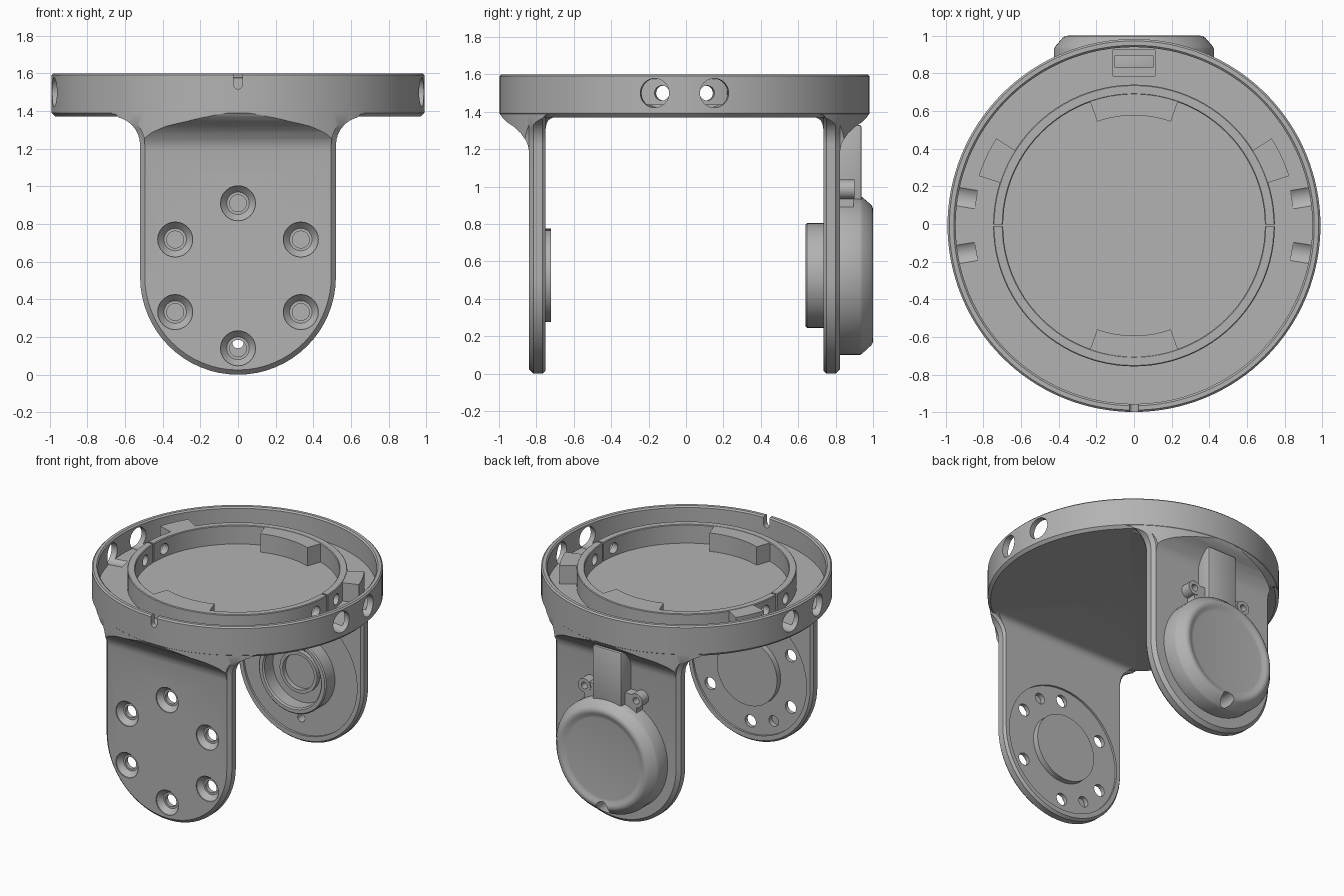
import bpy, bmesh
from math import radians, sin, cos, pi
from mathutils import Matrix, Vector

if "Cube" in bpy.data.objects:
    bpy.data.objects.remove(bpy.data.objects["Cube"])

grey = bpy.data.materials.new("plain_grey")
grey.use_nodes = True
COLOUR = (0.45, 0.45, 0.45, 1)
grey.diffuse_color = COLOUR
grey.node_tree.nodes["Principled BSDF"].inputs["Base Color"].default_value = COLOUR

CY = -0.008          # centre of the ring along y
HUB = 0.525          # height of the pivot axis
AXES = {"Z": Matrix.Identity(4),
        "Y": Matrix.Rotation(-pi / 2, 4, "X"),
        "X": Matrix.Rotation(pi / 2, 4, "Y")}


def finish(name, bm, matrix=Matrix.Identity(4)):
    bmesh.ops.transform(bm, matrix=matrix, verts=bm.verts)
    bmesh.ops.recalc_face_normals(bm, faces=bm.faces)
    mesh = bpy.data.meshes.new(name)
    bm.to_mesh(mesh)
    bm.free()
    mesh.materials.append(grey)
    obj = bpy.data.objects.new(name, mesh)
    bpy.context.collection.objects.link(obj)
    return obj


def lathe(name, profile, axis="Z", loc=(0, 0, 0), seg=48, turn=0):
    """Revolve (radius, height) points around an axis."""
    bm = bmesh.new()
    rings = [[bm.verts.new((r * cos(2 * pi * i / seg), r * sin(2 * pi * i / seg), h))
              for r, h in profile] for i in range(seg)]
    n = len(profile)
    for i in range(seg):
        a, b = rings[i], rings[(i + 1) % seg]
        for k in range(n - (profile[0][0] == 0)):
            j = (k + 1) % n
            bm.faces.new((a[k], b[k], b[j], a[j]))
    bmesh.ops.remove_doubles(bm, verts=bm.verts, dist=1e-5)
    return finish(name, bm, Matrix.Translation(loc) @ Matrix.Rotation(turn, 4, "Z") @ AXES[axis])


def rod(name, r, a, b, **kw):
    return lathe(name, [(0, a), (r, a), (r, b), (0, b)], **kw)


def loft(name, loops):
    """Skin a stack of matching outlines and cap both ends."""
    bm = bmesh.new()
    rows = [[bm.verts.new(p) for p in loop] for loop in loops]
    n = len(rows[0])
    for a, b in zip(rows, rows[1:]):
        for k in range(n):
            bm.faces.new((a[k], a[(k + 1) % n], b[(k + 1) % n], b[k]))
    bm.faces.new(rows[0])
    bm.faces.new(rows[-1])
    return finish(name, bm)


def box(name, low, high, bevel=0):
    low, high = Vector(low), Vector(high)
    bm = bmesh.new()
    bmesh.ops.create_cube(bm, size=1)
    for v in bm.verts:
        v.co = (low + high) / 2 + v.co * (high - low)
    if bevel:
        bmesh.ops.bevel(bm, geom=bm.edges[:], offset=bevel, segments=2, profile=0.5, affect="EDGES")
    return finish(name, bm)


def sector(name, r0, r1, a0, a1, z0, z1):
    angles = [radians(a0 + (a1 - a0) * i / 8) for i in range(9)]
    flat = [(r0 * cos(a), r0 * sin(a)) for a in angles] + [(r1 * cos(a), r1 * sin(a)) for a in angles[::-1]]
    return loft(name, [[(x, y + CY, z) for x, y in flat] for z in (z0, z1)])


def combine(obj, operation, *tools):
    for tool in tools:
        tool.hide_render = True
        mod = obj.modifiers.new("combine", "BOOLEAN")
        mod.operation, mod.solver, mod.object = operation, "EXACT", tool
        bpy.context.view_layer.objects.active = obj
        bpy.ops.object.modifier_apply(modifier=mod.name)
        bpy.data.objects.remove(tool)
    return obj


def arm_outline(inset):
    """Tongue outline with a round foot and flared shoulders, as (x, z)."""
    f = 0.15 + inset
    half = [(0.67, 1.42)]
    half += [(0.67 + f * cos(a), 1.22 + f * sin(a)) for a in (pi / 2 * (1 + i / 8) for i in range(9))]
    half += [((0.52 - inset) * cos(a), 0.52 + (0.52 - inset) * sin(a))
             for a in (-pi / 2 * i / 16 for i in range(17))]
    half[-1] = (0, inset)
    return half + [(-x, z) for x, z in half[-2::-1]]


def make_arm(name, side):
    # chamfered tongue, trimmed by its side profile and by the ring's cylinder
    steps = [(1.05, 0.025), (0.832, 0.025), (0.807, 0), (0.76, 0), (0.742, 0.015), (0.65, 0.015)]
    arm = loft(name, [[(x, side * s + CY, z) for x, z in arm_outline(d)] for s, d in steps])
    prof = [(0.742, -0.1), (0.742, 1.31), (0.746, 1.335), (0.757, 1.355), (0.775, 1.367), (0.8, 1.372)]
    prof[1:] = [(0.742, 1.31), (0.738, 1.335), (0.727, 1.355), (0.71, 1.367), (0.69, 1.372)]
    prof += [(0.69, 1.43), (1.1, 1.43), (1.1, 1.4), (0.99, 1.395), (0.975, 1.37), (0.95, 1.345),
             (0.91, 1.318), (0.875, 1.285), (0.85, 1.25), (0.837, 1.22), (0.832, 1.19), (0.832, -0.1)]
    combine(arm, "INTERSECT",
            loft("side_trim", [[(x, side * s + CY, z) for s, z in prof] for x in (-1, 1)]),
            rod("round_trim", 0.988, -0.2, 1.5, loc=(0, CY, 0), seg=128))
    return arm


# ring with a floor
ring = lathe("ring_and_arms", [(0, 1.37), (0.97, 1.37), (0.99, 1.39), (0.99, 1.59), (0.98, 1.6),
                               (0.957, 1.6), (0.947, 1.59), (0.947, 1.44), (0, 1.44)],
             loc=(0, CY, 0), seg=128)
front_arm = make_arm("front_arm", -1)
back_arm = make_arm("back_arm", 1)

# front arm: round recess, bearing seat, countersunk screw holes, blind pin holes
on_axis = dict(axis="Y", loc=(0, 0, HUB))
combine(front_arm, "DIFFERENCE", rod("recess", 0.475, -0.765, -0.70, **on_axis))
combine(front_arm, "UNION", rod("boss", 0.25, -0.78, -0.722, **on_axis))
combine(front_arm, "DIFFERENCE", rod("seat", 0.205, -0.80, -0.6, **on_axis))
for i in range(6):
    a = radians(30 + 60 * i)
    spot = (0.385 * cos(a), 0, HUB + 0.385 * sin(a))
    combine(front_arm, "DIFFERENCE",
            lathe("screw_hole", [(0, -0.9), (0.093, -0.9), (0.093, -0.832), (0.06, -0.795), (0.045, -0.795),
                                 (0.045, -0.7), (0, -0.7)], axis="Y", loc=spot, seg=24))
for a in (radians(60), radians(240)):
    combine(front_arm, "DIFFERENCE", rod("pin_hole", 0.04, -0.80, -0.7, axis="Y", seg=24,
                                         loc=(0.385 * cos(a), 0, HUB + 0.385 * sin(a))))

# back arm: round recess, drain hole and pivot sleeve
combine(back_arm, "DIFFERENCE", rod("recess", 0.475, 0.6, 0.75, **on_axis),
        rod("drain", 0.03, 0.6, 0.95, axis="Y", loc=(0, 0, 0.17), seg=20))
lathe("pivot_sleeve", [(0.235, 0.65), (0.245, 0.64), (0.272, 0.64), (0.28, 0.648), (0.28, 0.77), (0.235, 0.77)],
      **on_axis)
lathe("pivot_inner_ring", [(0.13, 0.715), (0.155, 0.715), (0.155, 0.77), (0.13, 0.77)], **on_axis)

# merge arms, then cut side ports, front notch and cable opening
combine(ring, "UNION", front_arm, back_arm)
PORTS = [radians(a) for a in (-9.3, 9.3, 170.7, 189.3)]
for a in PORTS:
    combine(ring, "DIFFERENCE", rod("port", 0.078, 0.85, 1.1, axis="X", loc=(0, CY, 1.5), seg=32, turn=a))
combine(ring, "DIFFERENCE",
        box("notch", (-0.024, -1.1, 1.54), (0.024, -0.9, 1.7)),
        rod("notch_end", 0.024, -1.1, -0.9, axis="Y", loc=(0, 0, 1.54), seg=20),
        box("cable_opening", (-0.112, 0.785, 1.395), (0.112, 0.925, 1.5)),
        box("cable_slot", (-0.1, 0.83, 1.26), (0.1, 0.895, 1.5)))

# inner collar with inward blocks, outward tabs, a split line and small ports
collar = lathe("inner_collar", [(0.695, 1.42), (0.748, 1.42), (0.748, 1.575), (0.743, 1.58), (0.70, 1.58),
                                (0.695, 1.575)], loc=(0, CY, 0), seg=96)
for mid in (90, 270):
    combine(collar, "UNION", sector("block", 0.585, 0.72, mid - 19.5, mid + 19.5, 1.425, 1.578))
for mid in (25, 155):
    combine(collar, "UNION", sector("tab", 0.72, 0.865, mid - 7.3, mid + 7.3, 1.425, 1.578))
combine(collar, "DIFFERENCE", box("split", (-0.9, CY - 0.006, 1.44), (0.9, CY + 0.006, 1.7)))
for a in PORTS:
    combine(collar, "DIFFERENCE", rod("port", 0.04, 0.6, 0.9, axis="X", loc=(0, CY, 1.5), seg=24, turn=a))

# round back cover with a dished face and a drain notch
cover = lathe("back_cover", [(0, 0.815), (0.425, 0.815), (0.425, 0.93), (0.418, 0.943), (0.378, 0.99),
                             (0.365, 0.998), (0.35, 1.0), (0.335, 0.997), (0.315, 0.986), (0.3, 0.984),
                             (0, 0.984)], seg=64, **on_axis)
combine(cover, "DIFFERENCE", rod("drain_notch", 0.05, 0.85, 1.1, axis="Y", loc=(0, 0, 0.155), seg=24),
        rod("drain", 0.03, 0.7, 1.1, axis="Y", loc=(0, 0, 0.17), seg=20))

# cable cover and its screw lugs
box("cable_cover", (-0.12, 0.78, 0.85), (0.12, 0.938, 1.33), bevel=0.012)
for side, label in ((1, "left"), (-1, "right")):
    lug = rod(label + "_lug", 0.052, 0.815, 0.9, axis="Y", loc=(side * 0.215, 0, 0.985), seg=24)
    web = sorted((side * 0.1, side * 0.215))
    combine(lug, "UNION", box("web", (web[0], 0.815, 0.88), (web[1], 0.895, 1.02)))
    combine(lug, "DIFFERENCE", rod("lug_hole", 0.025, 0.84, 1.0, axis="Y", loc=(side * 0.215, 0, 0.985), seg=16))

# smooth curved surfaces, keep crisp edges
for obj in bpy.context.collection.objects:
    obj.select_set(obj.type == "MESH")
    if obj.type == "MESH":
        bpy.context.view_layer.objects.active = obj
bpy.ops.object.shade_smooth_by_angle(angle=radians(30))
